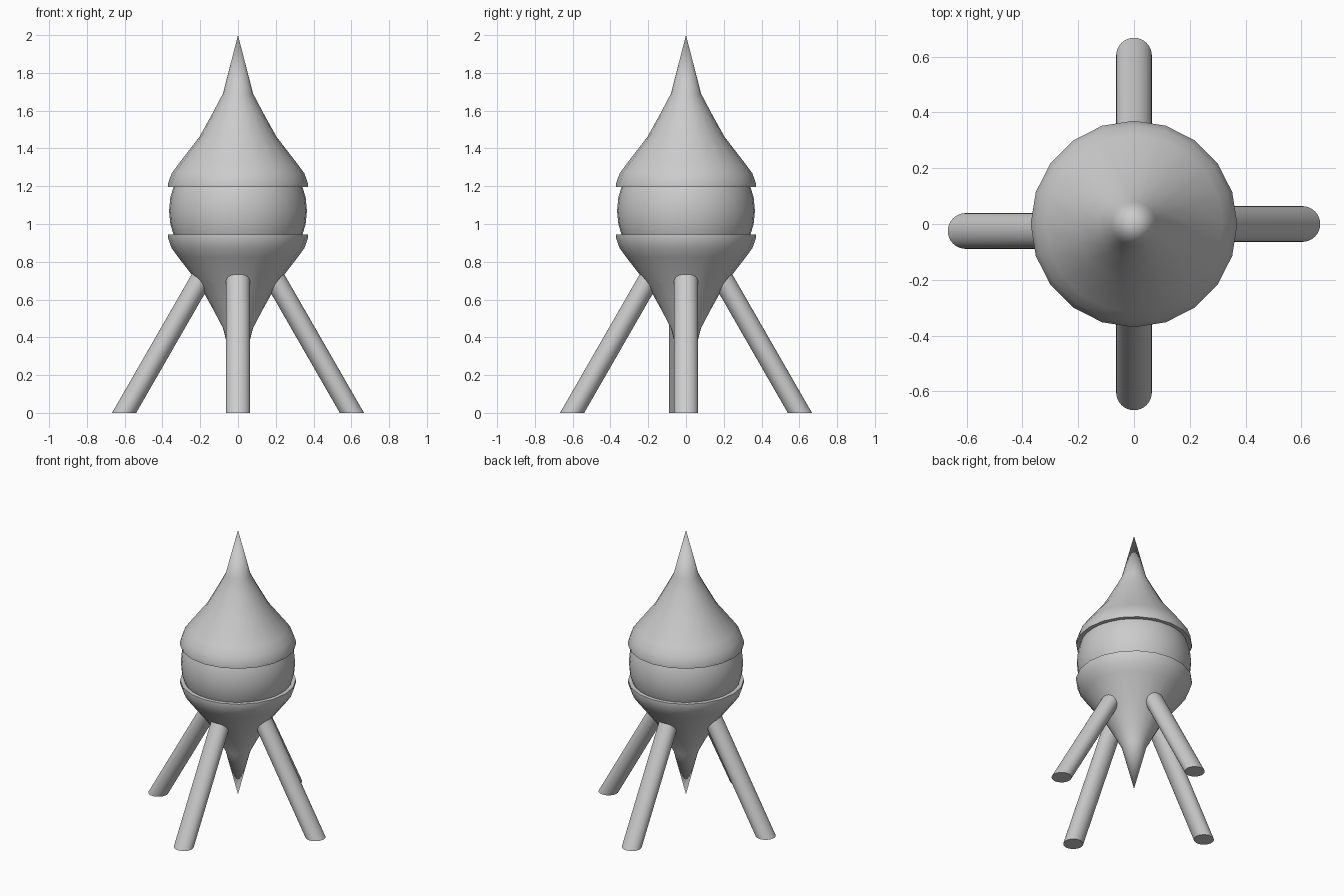
import bpy, bmesh, math
from mathutils import Matrix

if "Cube" in bpy.data.objects:
    bpy.data.objects.remove(bpy.data.objects["Cube"])

MID = 1.07  # height of the sphere centre; the two shells mirror about it


def finish(name, bm):
    bmesh.ops.recalc_face_normals(bm, faces=bm.faces)
    me = bpy.data.meshes.new(name)
    bm.to_mesh(me)
    bm.free()
    ob = bpy.data.objects.new(name, me)
    bpy.context.collection.objects.link(ob)
    bpy.ops.object.select_all(action='DESELECT')
    ob.select_set(True)
    bpy.context.view_layer.objects.active = ob
    bpy.ops.object.shade_smooth_by_angle(angle=math.radians(40))
    return ob


# Teardrop shell: (radius, height above the middle), rim to tip
PROFILE = [(0.37, 0.125), (0.37, 0.145), (0.352, 0.197), (0.317, 0.245),
           (0.205, 0.39), (0.13, 0.525), (0.08, 0.62)]
TIP = 0.93


def shell(name, side, n=20):
    bm = bmesh.new()
    rings = [[bm.verts.new((r * math.cos(i * math.tau / n),
                            r * math.sin(i * math.tau / n),
                            MID + side * h)) for i in range(n)]
             for r, h in PROFILE]
    tip = bm.verts.new((0, 0, MID + side * TIP))
    bm.faces.new(rings[0])
    for i in range(n):
        j = (i + 1) % n
        for a, b in zip(rings, rings[1:]):
            bm.faces.new((a[i], a[j], b[j], b[i]))
        bm.faces.new((rings[-1][i], rings[-1][j], tip))
    finish(name, bm)


shell("upper_shell", 1)
shell("lower_shell", -1)

# Core ball
bm = bmesh.new()
bmesh.ops.create_uvsphere(bm, u_segments=32, v_segments=16, radius=0.365,
                          matrix=Matrix.Translation((0, 0, MID)))
finish("core_ball", bm)


# Slanted legs: round footprint, leaning inward into the lower shell
def leg(name, angle, shift_y=0.0, height=0.8, foot=0.603, slope=0.575):
    bm = bmesh.new()
    bmesh.ops.create_cone(bm, cap_ends=True, segments=32, radius1=0.064,
                          radius2=0.064, depth=height,
                          matrix=Matrix.Translation((0, 0, height / 2)))
    for v in bm.verts:
        v.co.x += foot - slope * v.co.z
    bm.transform(Matrix.Translation((0, shift_y, 0)) @
                 Matrix.Rotation(math.radians(angle), 4, 'Z'))
    finish(name, bm)


leg("right_leg", 0)
leg("back_leg", 90)
leg("left_leg", 180, shift_y=-0.025)
leg("front_leg", 270)
